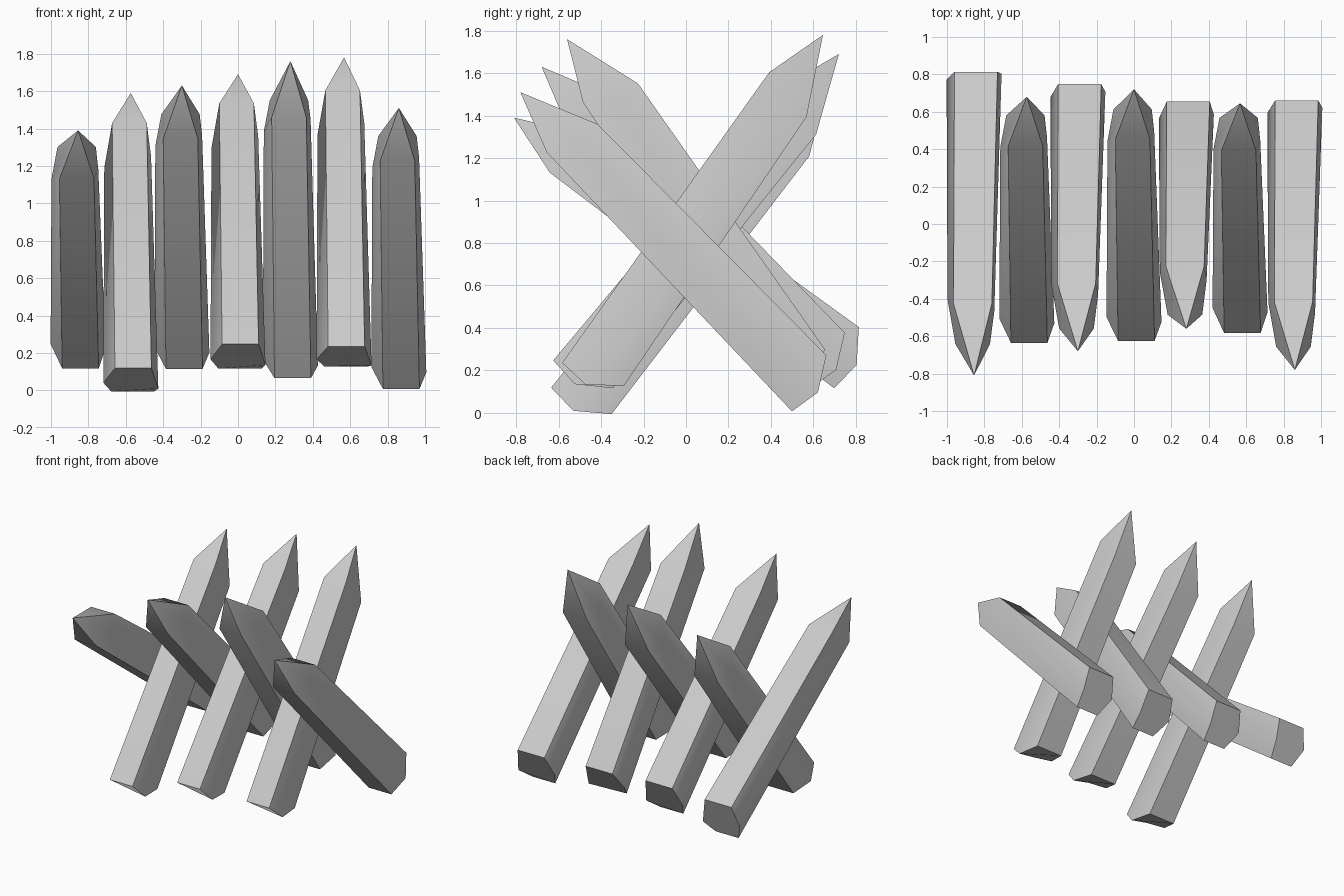
import bpy, bmesh
from math import radians
from mathutils import Matrix, Vector

if "Cube" in bpy.data.objects:
    bpy.data.objects.remove(bpy.data.objects["Cube"])

TIP = Vector((0, -0.04, 1.97))
# rough-cut six-sided log: butt ring and shoulder ring (x, y, height along log)
BUTT = [(0.147, 0.0, -0.02), (0.125, 0.15, 0.08), (-0.105, 0.15, 0.08),
        (-0.147, 0.0, 0.02), (-0.085, -0.15, 0.0), (0.11, -0.15, 0.0)]
SHOULDER = [(0.108, 0.0, 1.57), (0.095, 0.12, 1.61), (-0.11, 0.12, 1.61),
            (-0.142, 0.0, 1.49), (-0.10, -0.145, 1.68), (0.085, -0.145, 1.68)]


def stake(name, tip, lean):
    """Sharpened log leaning by `lean` degrees, placed so its point is at `tip`."""
    bm = bmesh.new()
    low = [bm.verts.new(p) for p in BUTT]
    high = [bm.verts.new(p) for p in SHOULDER]
    point = bm.verts.new(TIP)
    bm.faces.new(low[::-1])
    for i in range(6):
        j = (i + 1) % 6
        bm.faces.new((low[i], low[j], high[j], high[i]))
        bm.faces.new((high[i], high[j], point))
    rot = Matrix.Rotation(radians(lean), 4, 'X')
    bm.transform(Matrix.Translation(Vector(tip) - rot @ TIP) @ rot)
    bmesh.ops.recalc_face_normals(bm, faces=bm.faces)
    mesh = bpy.data.meshes.new(name)
    bm.to_mesh(mesh)
    bm.free()
    ob = bpy.data.objects.new(name, mesh)
    bpy.context.collection.objects.link(ob)
    bpy.ops.object.select_all(action='DESELECT')
    ob.select_set(True)
    bpy.context.view_layer.objects.active = ob
    bpy.ops.object.shade_smooth_by_angle(angle=radians(66))


# alternating forward and backward leaning stakes, left to right
STAKES = [((-0.855, -0.81, 1.39), 53), ((-0.573, 0.68, 1.59), -38.6),
          ((-0.30, -0.68, 1.63), 43), ((0.0, 0.72, 1.69), -39.8),
          ((0.28, -0.56, 1.76), 34), ((0.567, 0.645, 1.78), -35.3),
          ((0.86, -0.78, 1.51), 43.6)]
for n, (tip, lean) in enumerate(STAKES, 1):
    stake(f"{'front' if lean > 0 else 'back'}_leaning_stake_{n}", tip, lean)
